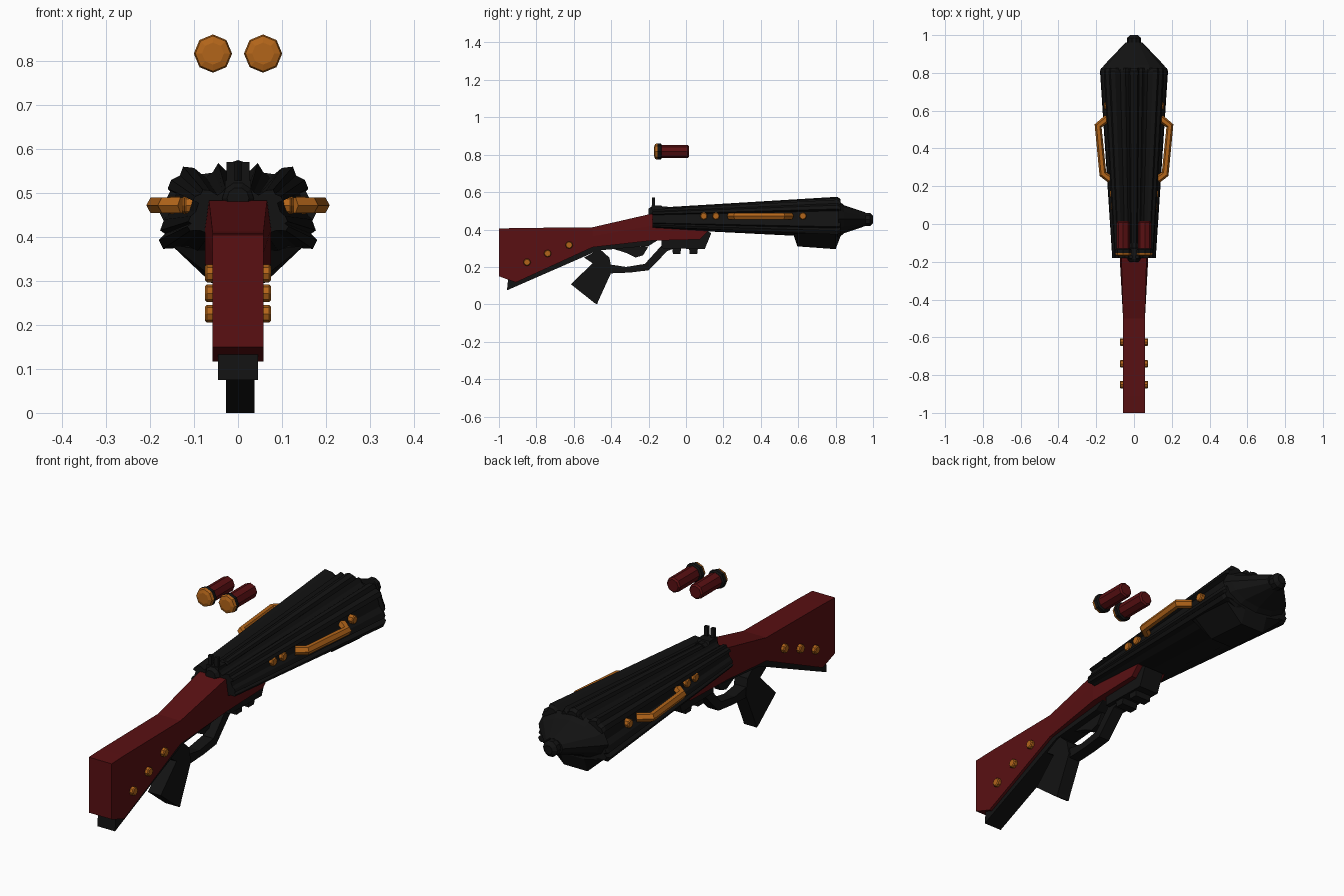
import bpy, bmesh, math

cube = bpy.data.objects.get("Cube")
if cube:
    bpy.data.objects.remove(cube, do_unlink=True)


def material(name, rgb):
    m = bpy.data.materials.new(name)
    m.use_nodes = True
    m.diffuse_color = (*rgb, 1)
    m.node_tree.nodes["Principled BSDF"].inputs["Base Color"].default_value = (*rgb, 1)
    return m


BLACK = material("black_metal", (0.006, 0.006, 0.006))
RED = material("dark_red", (0.1, 0.005, 0.006))
GOLD = material("brass", (0.45, 0.13, 0.01))


def loft(name, rings, mat):
    """Bridge a list of equally long closed rings and cap both ends."""
    bm = bmesh.new()
    rows = [[bm.verts.new(p) for p in ring] for ring in rings]
    n = len(rows[0])
    for a, b in zip(rows, rows[1:]):
        for i in range(n):
            j = (i + 1) % n
            bm.faces.new((a[i], a[j], b[j], b[i]))
    bm.faces.new(rows[0])
    bm.faces.new(rows[-1])
    bmesh.ops.recalc_face_normals(bm, faces=bm.faces)
    me = bpy.data.meshes.new(name)
    bm.to_mesh(me)
    bm.free()
    me.materials.append(mat)
    ob = bpy.data.objects.new(name, me)
    bpy.context.collection.objects.link(ob)
    return ob


def prism(name, outline, x0, x1, mat):
    """Extrude a side outline of (y, z) points across x."""
    return loft(name, [[(x, y, z) for y, z in outline] for x in (x0, x1)], mat)


def oval(y, rx, rz, cx, cz, n, turn=0.0):
    angles = [2 * math.pi * i / n + turn for i in range(n)]
    return [(cx + rx * math.cos(a), y, cz + rz * math.sin(a)) for a in angles]


def spin(name, steps, cx, cz, n, mat):
    """Round part along y from (y, radius) steps."""
    return loft(name, [oval(y, r, r, cx, cz, n) for y, r in steps], mat)


def stud(name, side, x0, x1, y, z, r=0.02):
    rings = []
    for x, k in ((x0, 1), (x1 - 0.004, 1), (x1, 0.8)):
        ring = [(math.tau * i / 8) for i in range(8)]
        rings.append([(side * x, y + r * k * math.cos(a), z + r * k * math.sin(a)) for a in ring])
    loft(name, rings, GOLD)


# Ridged barrel shell, tapering to the rear
half = [(0.02, 0.568), (0.027, 0.55), (0.045, 0.568), (0.057, 0.548), (0.073, 0.535),
        (0.1, 0.557), (0.125, 0.56), (0.132, 0.54), (0.152, 0.53), (0.16, 0.51),
        (0.14, 0.5), (0.15, 0.46), (0.168, 0.44), (0.177, 0.415), (0.166, 0.407),
        (0.18, 0.393), (0.17, 0.373), (0.136, 0.375), (0.1, 0.358)]
shape = [(0, 0.575)] + half + [(0, 0.355)] + [(-x, z) for x, z in reversed(half)]
loft("barrel_shell", [
    [(x * 0.64, -0.18, 0.46 + (z - 0.465) * 0.5) for x, z in shape],
    [(x, 0.81, z) for x, z in shape],
    [(x * 0.97, 0.825, 0.455 + (z - 0.455) * 0.9) for x, z in shape]], BLACK)

# Nose cone and muzzle tip
nose = [(0.815, 0.178, 0.1), (0.845, 0.155, 0.075), (0.96, 0.045, 0.036)]
loft("nose_cone", [oval(y, rx, rz, 0, 0.455, 12) for y, rx, rz in nose], BLACK)
spin("muzzle_tip", [(0.95, 0.037), (0.985, 0.037), (1.0, 0.02)], 0, 0.453, 10, BLACK)

# Tapered block under the muzzle
lower = []
for y, top, bottom in ((0.575, 0.38, 0.37), (0.595, 0.38, 0.31), (0.8, 0.38, 0.295), (0.825, 0.38, 0.36)):
    lower.append([(-0.15, y, top), (0.15, y, top), (0.06, y, bottom), (-0.06, y, bottom)])
loft("muzzle_underblock", lower, BLACK)

# Rear knob and upright sight
spin("rear_knob", [(-0.2, 0.025), (-0.185, 0.036), (-0.1, 0.036)], 0, 0.488, 10, BLACK)
prism("rear_sight_base", [(-0.185, 0.5), (-0.12, 0.5), (-0.13, 0.528), (-0.185, 0.528)], -0.03, 0.03, BLACK)
for s in (-1, 1):
    prism("rear_sight_post", [(-0.182, 0.52), (-0.166, 0.52), (-0.166, 0.57), (-0.182, 0.57)],
          s * 0.008, s * 0.026, BLACK)

# Wooden stock: y, bottom, top, half width, top half width
stock = []
for y, b, t, w, tw in ((-1, 0.15, 0.405, 0.058, 0.058), (-0.91, 0.117, 0.408, 0.058, 0.058),
                       (-0.5, 0.305, 0.412, 0.058, 0.058), (-0.19, 0.34, 0.483, 0.075, 0.066),
                       (0.075, 0.347, 0.483, 0.075, 0.066), (0.117, 0.39, 0.483, 0.075, 0.066)):
    m = b + (t - b) * 0.55
    stock.append([(-w, y, b), (w, y, b), (w, y, m), (tw, y, t), (-tw, y, t), (-w, y, m)])
loft("stock", stock, RED)

# Black metalwork beneath the stock
prism("stock_underplate", [(-0.957, 0.075), (-0.5, 0.275), (-0.44, 0.32), (-0.5, 0.33), (-0.95, 0.15)],
      -0.045, 0.045, BLACK)
prism("receiver_plate", [(-0.55, 0.255), (-0.47, 0.288), (-0.2, 0.312), (-0.14, 0.35), (-0.5, 0.34)],
      -0.045, 0.045, BLACK)
prism("grip", [(-0.615, 0.107), (-0.49, 0.008), (-0.475, 0.0), (-0.468, 0.02), (-0.395, 0.18),
               (-0.41, 0.25), (-0.46, 0.295), (-0.545, 0.25), (-0.5, 0.22)], -0.027, 0.038, BLACK)
prism("trigger", [(-0.4, 0.3), (-0.2, 0.31), (-0.23, 0.262), (-0.27, 0.25), (-0.32, 0.275)],
      -0.015, 0.015, BLACK)
guard = [(-0.42, 0.165), (-0.3, 0.17), (-0.2, 0.182), (-0.1, 0.285), (-0.06, 0.3),
         (-0.06, 0.34), (-0.13, 0.315), (-0.22, 0.216), (-0.32, 0.2), (-0.42, 0.215)]
prism("trigger_guard", guard, -0.025, 0.03, BLACK)
prism("fore_rail", [(-0.13, 0.3), (0.1, 0.295), (0.135, 0.38), (0.1, 0.4), (-0.13, 0.36)], -0.05, 0.05, BLACK)
for y in (-0.075, 0.015):
    prism("rail_tooth", [(y, 0.31), (y + 0.005, 0.27), (y + 0.045, 0.27), (y + 0.05, 0.31)], -0.04, 0.04, BLACK)

# Brass fittings on both sides
for s in (-1, 1):
    for y, z in ((-0.85, 0.225), (-0.74, 0.272), (-0.625, 0.317)):
        stud("stock_stud", s, 0.05, 0.075, y, z)
    for y, x in ((0.095, 0.122), (0.16, 0.127), (0.625, 0.158)):
        stud("barrel_stud", s, 0.08, x, y, 0.472)
    path = [(0.125, 0.235), (0.165, 0.265), (0.19, 0.52), (0.14, 0.56)]
    cu = bpy.data.curves.new("side_handle", "CURVE")
    cu.dimensions = "3D"
    cu.bevel_depth = 0.02
    cu.bevel_resolution = 1
    cu.use_fill_caps = True
    sp = cu.splines.new("POLY")
    sp.points.add(len(path) - 1)
    for p, (x, y) in zip(sp.points, path):
        p.co = (s * x, y, 0.472, 1)
    sp.use_smooth = False
    cu.materials.append(GOLD)
    bpy.context.collection.objects.link(bpy.data.objects.new("side_handle", cu))

    # Floating shell: brass cap, black rim, red case
    cx, cz = s * 0.057, 0.817
    spin("shell_cap", [(-0.17, 0.025), (-0.165, 0.04), (-0.153, 0.0435)], cx, cz, 8, GOLD)
    spin("shell_rim", [(-0.153, 0.0435), (-0.135, 0.0435), (-0.13, 0.036)], cx, cz, 8, BLACK)
    spin("shell_case", [(-0.13, 0.035), (0.008, 0.035), (0.015, 0.028)], cx, cz, 8, RED)
